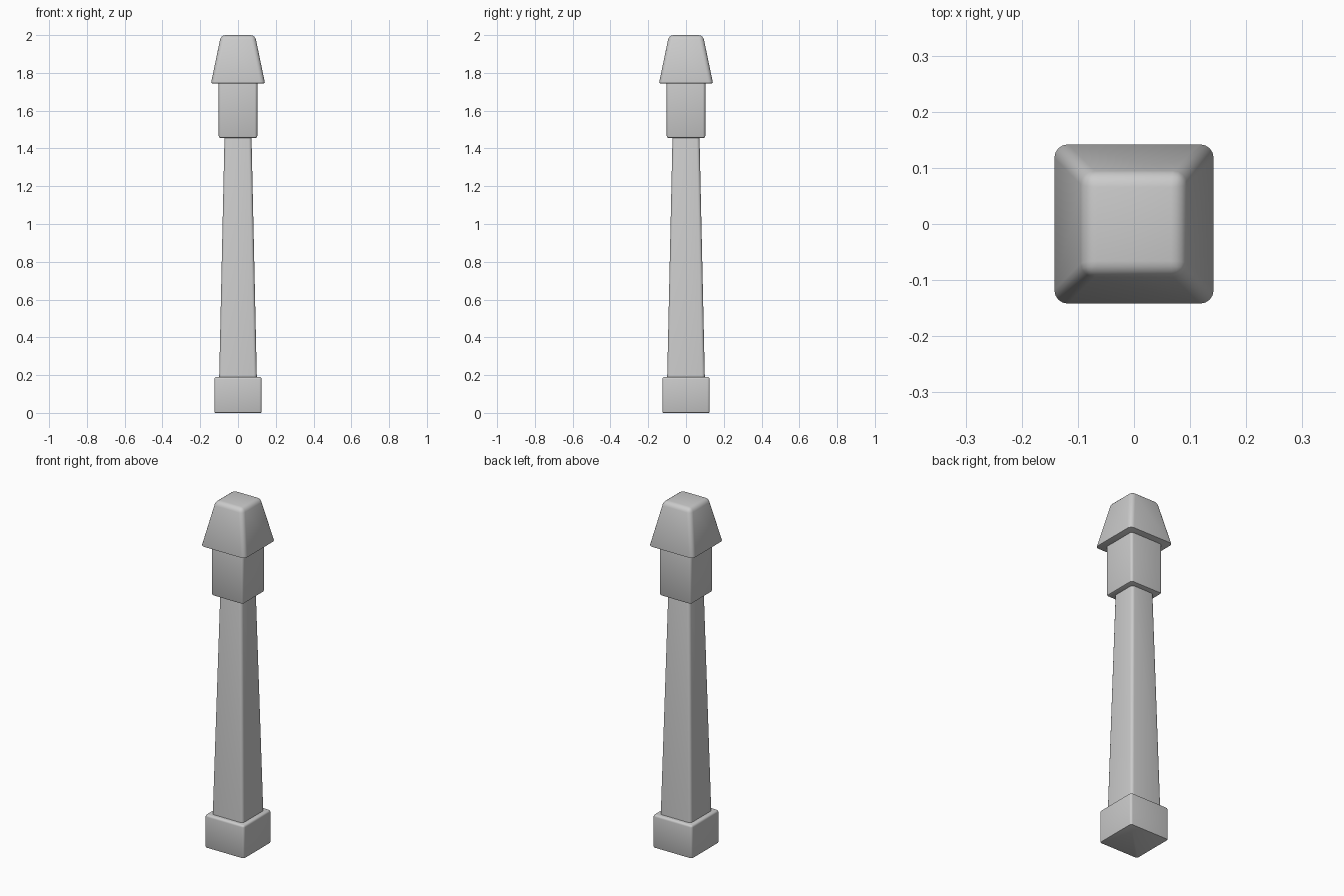
import bpy, bmesh, math

if "Cube" in bpy.data.objects:
    bpy.data.objects.remove(bpy.data.objects["Cube"])


def tapered_block(name, z0, z1, half0, half1, radius, rim=0.0):
    """Square block from z0 to z1 with rounded sides and top; rim rounds the bottom edge."""
    bm = bmesh.new()
    bmesh.ops.create_cube(bm, size=2)
    for v in bm.verts:
        h, z = (half1, z1) if v.co.z > 0 else (half0, z0)
        v.co = (math.copysign(h, v.co.x), math.copysign(h, v.co.y), z)

    def is_bottom(e):
        return all(abs(v.co.z - z0) < 1e-5 for v in e.verts)

    edges = [e for e in bm.edges if not is_bottom(e)]
    bmesh.ops.bevel(bm, geom=edges, offset=radius, segments=4, profile=0.5,
                    affect='EDGES')
    if rim:
        edges = [e for e in bm.edges if is_bottom(e)]
        bmesh.ops.bevel(bm, geom=edges, offset=rim, segments=2, profile=0.5,
                        affect='EDGES')
    bmesh.ops.recalc_face_normals(bm, faces=bm.faces)
    mesh = bpy.data.meshes.new(name)
    bm.to_mesh(mesh)
    bm.free()
    obj = bpy.data.objects.new(name, mesh)
    bpy.context.collection.objects.link(obj)
    bpy.context.view_layer.objects.active = obj
    obj.select_set(True)
    bpy.ops.object.shade_smooth_by_angle(angle=math.radians(40))
    obj.select_set(False)


# Square foot
tapered_block("base", 0.0, 0.19, 0.125, 0.125, 0.012, 0.004)
# Long tapering post, ends tucked into its neighbours
tapered_block("shaft", 0.17, 1.48, 0.10, 0.071, 0.016)
# Collar below the cap
tapered_block("collar", 1.455, 1.765, 0.102, 0.102, 0.014, 0.01)
# Overhanging tapered cap
tapered_block("cap", 1.745, 2.0, 0.143, 0.09, 0.024, 0.005)
